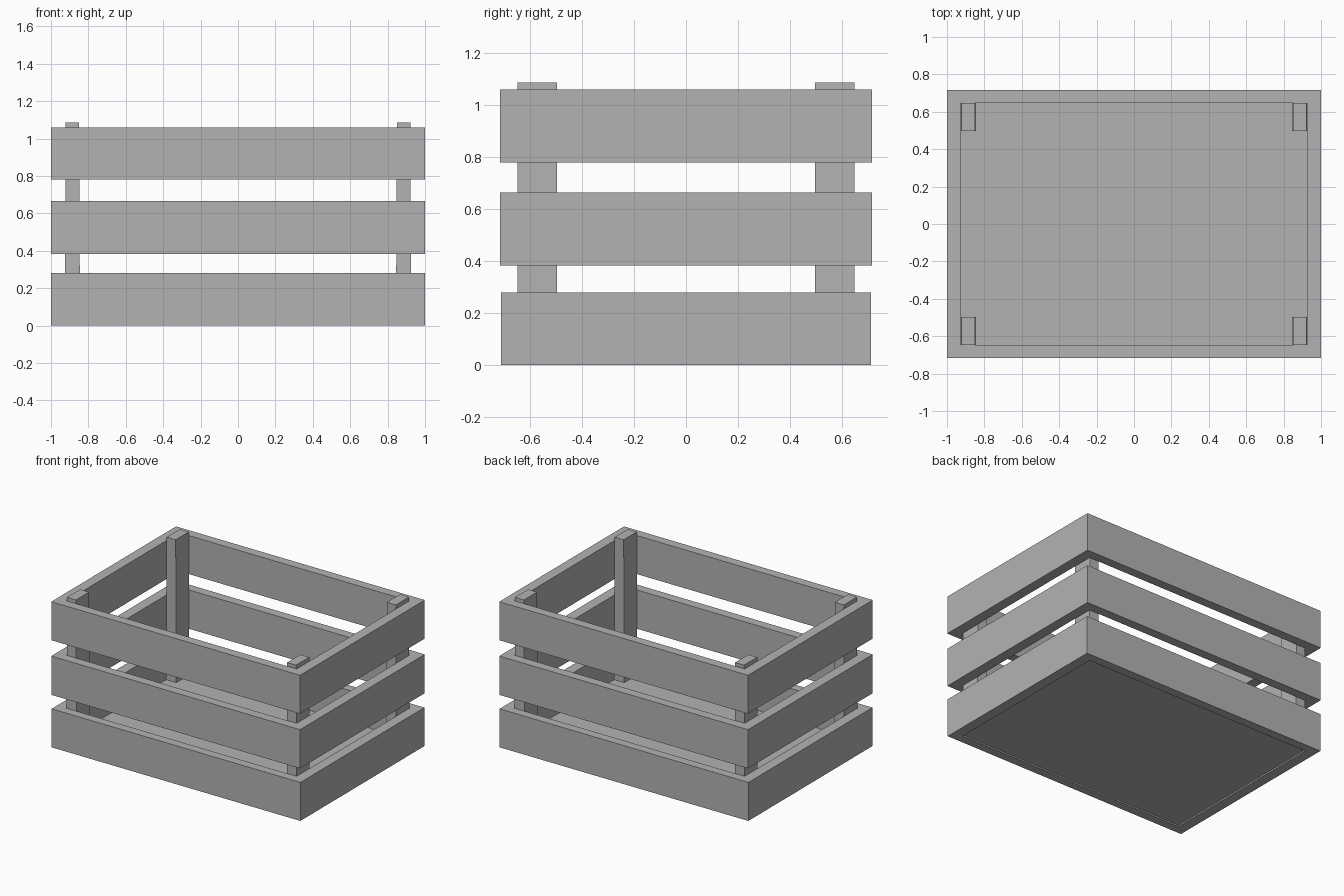
import bpy, bmesh

cube = bpy.data.objects.get("Cube")
if cube:
    bpy.data.objects.remove(cube, do_unlink=True)

grey = bpy.data.materials.new("plain_grey")
grey.use_nodes = True
colour = (0.45, 0.45, 0.45, 1)
grey.diffuse_color = colour
grey.node_tree.nodes["Principled BSDF"].inputs["Base Color"].default_value = colour

INNER_X, INNER_Y = 0.925, 0.648
CORNERS = [(-1, -1), (1, -1), (1, 1), (-1, 1)]


def finish(bm, name):
    bmesh.ops.recalc_face_normals(bm, faces=bm.faces)
    mesh = bpy.data.meshes.new(name)
    bm.to_mesh(mesh)
    bm.free()
    mesh.materials.append(grey)
    obj = bpy.data.objects.new(name, mesh)
    bpy.context.collection.objects.link(obj)
    return obj


def slat_ring(name, outer_y, bottom, top):
    """Four boards joined at the corners into one rectangular band."""
    bm = bmesh.new()
    section = [(1, outer_y, bottom), (1, outer_y, top),
               (INNER_X, INNER_Y, top), (INNER_X, INNER_Y, bottom)]
    loops = [[bm.verts.new((sx * x, sy * y, z)) for x, y, z in section]
             for sx, sy in CORNERS]
    for i in range(4):
        a, b = loops[i], loops[(i + 1) % 4]
        for j in range(4):
            k = (j + 1) % 4
            bm.faces.new((a[j], b[j], b[k], a[k]))
    return finish(bm, name)


def block(name, x_range, y_range, z_range, taper=0):
    """A box whose top is drawn in by the taper along x."""
    bm = bmesh.new()
    bmesh.ops.create_cube(bm, size=1)
    for v in bm.verts:
        is_top = v.co.z > 0
        v.co = [r[0] + (c + 0.5) * (r[1] - r[0])
                for c, r in zip(v.co, (x_range, y_range, z_range))]
        if is_top:
            v.co.x += taper if v.co.x < sum(x_range) / 2 else -taper
    return finish(bm, name)


# Slatted walls
slat_ring("bottom_slats", 0.712, 0, 0.28)
slat_ring("middle_slats", 0.716, 0.383, 0.665)
slat_ring("top_slats", 0.716, 0.78, 1.06)

# Floor panel
block("floor_panel", (-INNER_X, INNER_X), (-INNER_Y, INNER_Y), (0.01, 0.05))

# Corner posts
for sx, sy in CORNERS:
    name = ("front" if sy < 0 else "back") + ("_left" if sx > 0 else "_right") + "_post"
    block(name, sorted((sx * 0.845, sx * INNER_X)),
          sorted((sy * 0.497, sy * INNER_Y)), (0.04, 1.087), 0.004)
